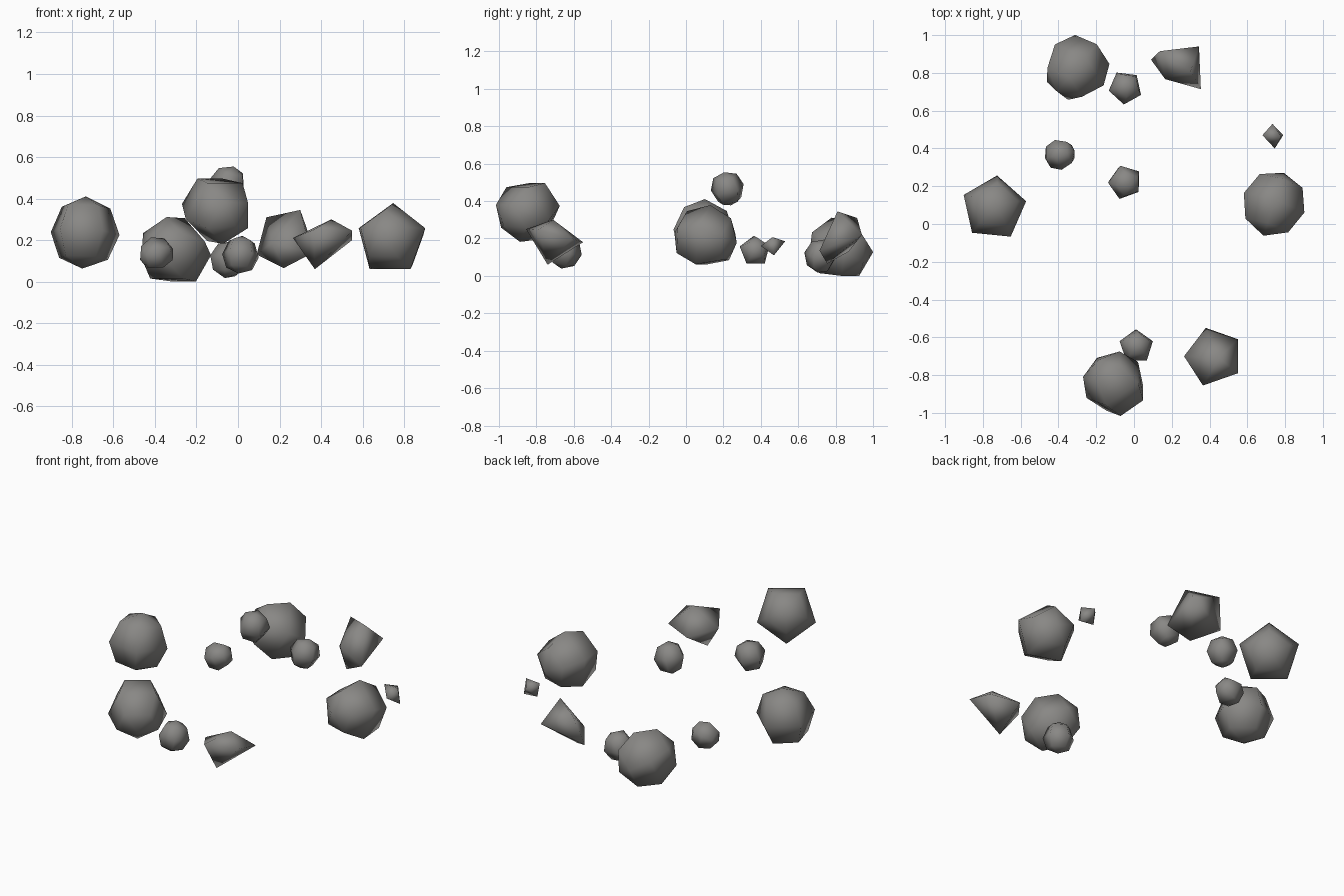
import bpy, bmesh
from math import sin, cos, pi
from mathutils import Vector

if "Cube" in bpy.data.objects:
    bpy.data.objects.remove(bpy.data.objects["Cube"])

stone = bpy.data.materials.new("grey stone")
stone.diffuse_color = (0.25, 0.245, 0.235, 1)
stone.use_nodes = True
stone.node_tree.nodes["Principled BSDF"].inputs["Base Color"].default_value = stone.diffuse_color


def hull(name, points):
    """Smooth shaded convex stone wrapped around a few points."""
    bm = bmesh.new()
    for p in points:
        bm.verts.new(p)
    bmesh.ops.convex_hull(bm, input=bm.verts[:])
    bmesh.ops.recalc_face_normals(bm, faces=bm.faces[:])
    for f in bm.faces:
        f.smooth = True
    me = bpy.data.meshes.new(name)
    bm.to_mesh(me)
    bm.free()
    me.materials.append(stone)
    bpy.context.collection.objects.link(bpy.data.objects.new(name, me))


def rock(name, centre, r, axis, point):
    """Five-sided low-poly ball; 'axis' is its pole, 'point' the way one corner faces."""
    c, w = Vector(centre), Vector(axis).normalized()
    u = Vector(point)
    u = (u - w * u.dot(w)).normalized()
    v = w.cross(u)
    c = c - u * r * 0.095
    pts = [c + w * r, c - w * r]
    for lat in (-pi / 4, 0, pi / 4):
        for k in range(5):
            a = 2 * pi * k / 5
            pts.append(c + w * r * sin(lat) + (u * cos(a) + v * sin(a)) * r * cos(lat))
    hull(name, pts)


# large boulders
rock("boulder_back", (-0.30, 0.83, 0.16), 0.177, (0.58, 0.69, -0.42), (0, 0, 1))
rock("boulder_left", (-0.74, 0.10, 0.235), 0.175, (0.05, 0.1, 1), (0.1, 1, 0))
rock("boulder_right", (0.74, 0.107, 0.22), 0.177, (0.3, 0.93, -0.15), (0, 0, 1))
rock("boulder_front", (-0.105, -0.84, 0.335), 0.175, (-0.5, 0.72, 0.47), (0, 0, -1))

# small rocks
rock("small_rock_back", (-0.05, 0.73, 0.105), 0.092, (0.2, 0.2, 1), (-0.5, 0.9, 0))
rock("small_rock_left", (-0.395, 0.367, 0.14), 0.085, (0.9, 0.2, 0.3), (0, 0, 1))
rock("small_rock_top", (-0.05, 0.213, 0.465), 0.094, (0.3, -0.2, 1), (-0.3, -1, 0))
rock("small_rock_front", (0.012, -0.64, 0.128), 0.093, (0.1, 0.2, 1), (0, 1, 0))

# pointed five-sided shards: girdle, then long and short tips
hull("shard_front", [(0.265, -0.70, 0.21), (0.38, -0.55, 0.18), (0.55, -0.61, 0.20),
                     (0.55, -0.79, 0.245), (0.365, -0.855, 0.25),
                     (0.37, -0.74, 0.06), (0.45, -0.71, 0.30)])
hull("shard_back", [(0.09, 0.87, 0.13), (0.137, 0.915, 0.31), (0.30, 0.81, 0.345),
                    (0.354, 0.714, 0.135), (0.22, 0.755, 0.065),
                    (0.344, 0.94, 0.22), (0.165, 0.767, 0.19)])

# small four-sided pebble
hull("pebble", [(0.68, 0.47, 0.205), (0.733, 0.53, 0.185), (0.79, 0.47, 0.11),
                (0.745, 0.40, 0.16), (0.779, 0.462, 0.207), (0.695, 0.472, 0.118)])
